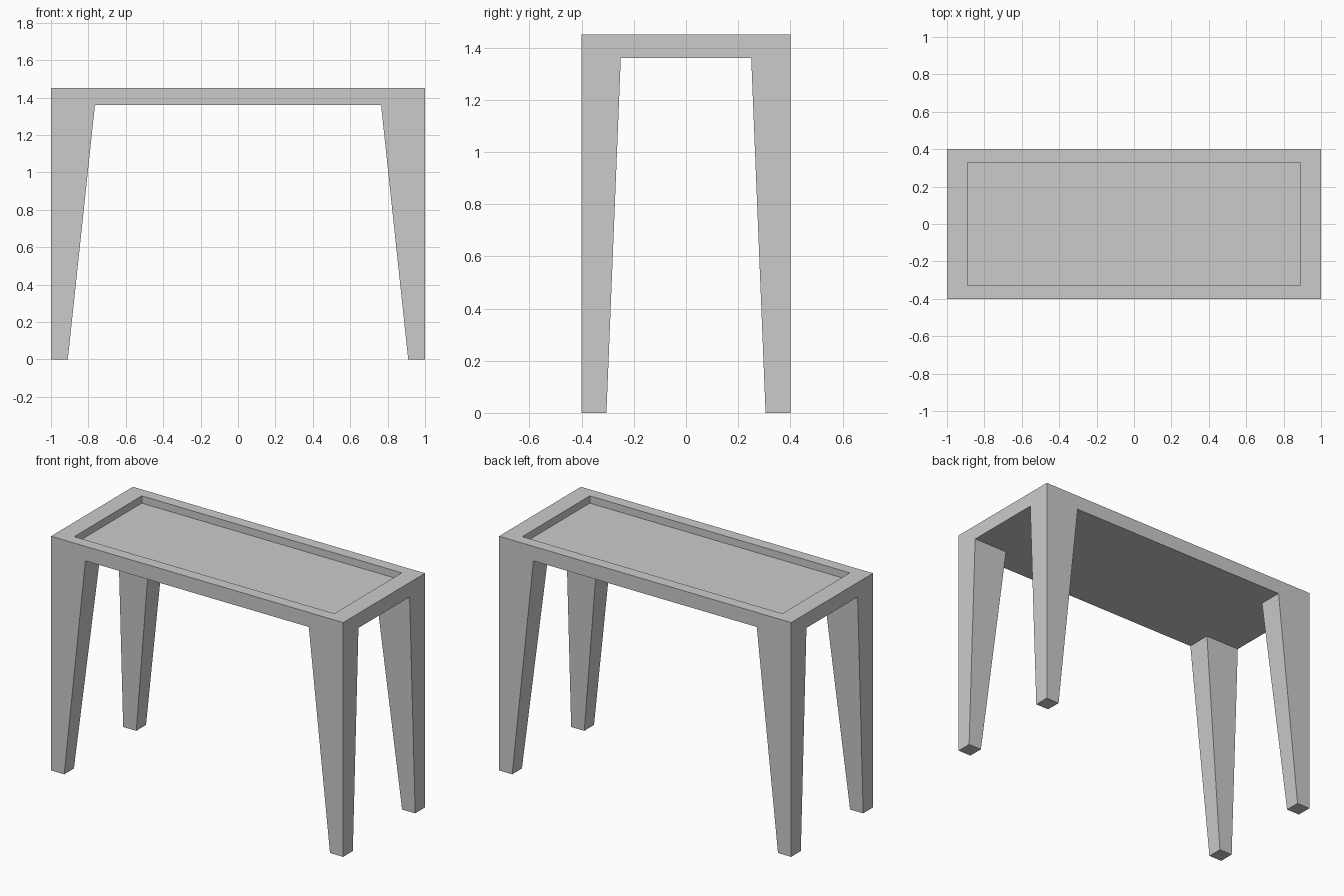
import bpy, bmesh

if "Cube" in bpy.data.objects:
    bpy.data.objects.remove(bpy.data.objects["Cube"])

TOP, UNDER, FLOOR = 1.45, 1.36, 1.405


def add_object(name, bm):
    bmesh.ops.recalc_face_normals(bm, faces=bm.faces)
    mesh = bpy.data.meshes.new(name)
    bm.to_mesh(mesh)
    bm.free()
    obj = bpy.data.objects.new(name, mesh)
    bpy.context.collection.objects.link(obj)
    return obj


def ring(bm, x0, x1, y0, y1, z):
    return [bm.verts.new((x, y, z)) for x, y in ((x0, y0), (x1, y0), (x1, y1), (x0, y1))]


def loft(bm, rings):
    # Closed solid skinned through a series of rectangles
    for a, b in zip(rings, rings[1:]):
        for i in range(4):
            j = (i + 1) % 4
            bm.faces.new((a[i], a[j], b[j], b[i]))
    bm.faces.new(rings[0][::-1])
    bm.faces.new(rings[-1])


# Tabletop with a shallow recessed tray
bm = bmesh.new()
loft(bm, [ring(bm, -x, x, -y, y, z) for x, y, z in (
    (1, 0.4, UNDER), (1, 0.4, TOP), (0.89, 0.33, TOP), (0.89, 0.33, FLOOR))])
add_object("tabletop", bm)

# Legs: flush outside, tapered on the inner faces, mirrored to four corners
bm = bmesh.new()
loft(bm, [ring(bm, 0.91, 1, 0.305, 0.4, 0), ring(bm, 0.765, 1, 0.25, 0.4, UNDER)])
legs = add_object("legs", bm)
mirror = legs.modifiers.new("four_corners", 'MIRROR')
mirror.use_axis = (True, True, False)
